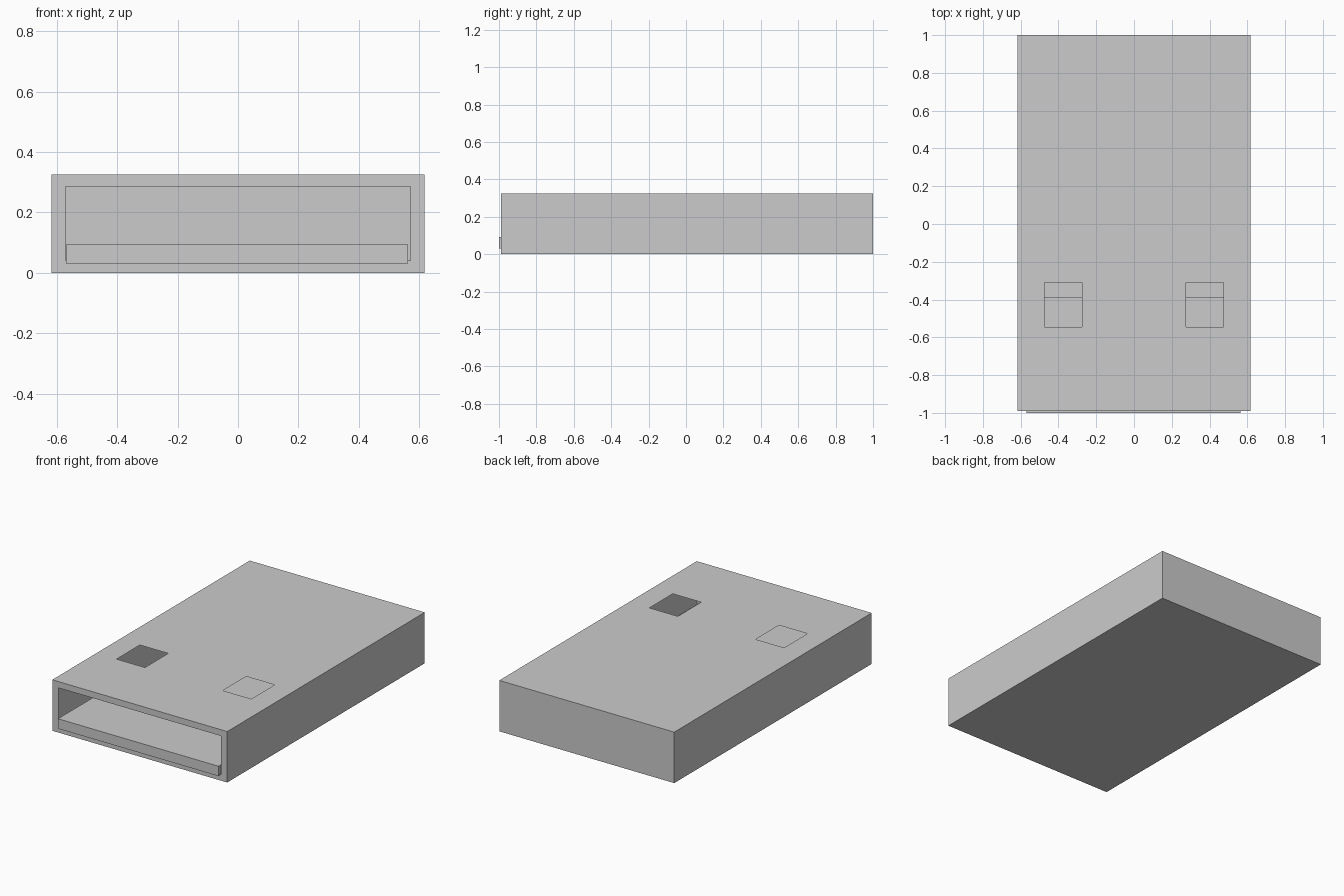
import bpy, bmesh

if "Cube" in bpy.data.objects:
    bpy.data.objects.remove(bpy.data.objects["Cube"])

X, Y0, Y1, Z = 0.617, -0.99, 1.0, 0.325


def new_object(name, bm):
    mesh = bpy.data.meshes.new(name)
    bm.to_mesh(mesh)
    bm.free()
    obj = bpy.data.objects.new(name, mesh)
    bpy.context.collection.objects.link(obj)
    return obj


def panel(bm, us, vs, place, holes=()):
    """Flat sheet cut along us and vs; cells listed in holes stay open."""
    grid = [[bm.verts.new(place(u, v)) for v in vs] for u in us]
    for i in range(len(us) - 1):
        for j in range(len(vs) - 1):
            if (i, j) not in holes:
                bm.faces.new((grid[i][j], grid[i + 1][j],
                              grid[i + 1][j + 1], grid[i][j + 1]))


# Thin sheet shell: every side is a single skin facing outwards
bm = bmesh.new()
# top with two square windows
panel(bm, (-X, -0.475, -0.275, 0.275, 0.475, X), (Y0, -0.545, -0.31, Y1),
      lambda u, v: (u, v, Z), holes={(1, 1), (3, 1)})
# front rim around the plug opening
panel(bm, (-X, -0.572, 0.572, X), (0, 0.04, 0.285, Z),
      lambda u, v: (u, Y0, v), holes={(1, 1)})
# back, underside, right and left
panel(bm, (X, -X), (0, Z), lambda u, v: (u, Y1, v))
panel(bm, (X, -X), (Y0, Y1), lambda u, v: (u, v, 0))
panel(bm, (Y0, Y1), (0, Z), lambda u, v: (X, u, v))
panel(bm, (Y1, Y0), (0, Z), lambda u, v: (-X, u, v))
bmesh.ops.remove_doubles(bm, verts=bm.verts, dist=1e-4)
new_object("plug_shell", bm)

# Contact tongue inside the shell, standing slightly proud of the opening
lo, hi = (-0.57, -1.0, 0.03), (0.563, -0.39, 0.093)
bm = bmesh.new()
bmesh.ops.create_cube(bm, size=1)
for v in bm.verts:
    v.co = [hi[k] if v.co[k] > 0 else lo[k] for k in range(3)]
new_object("contact_tongue", bm)
